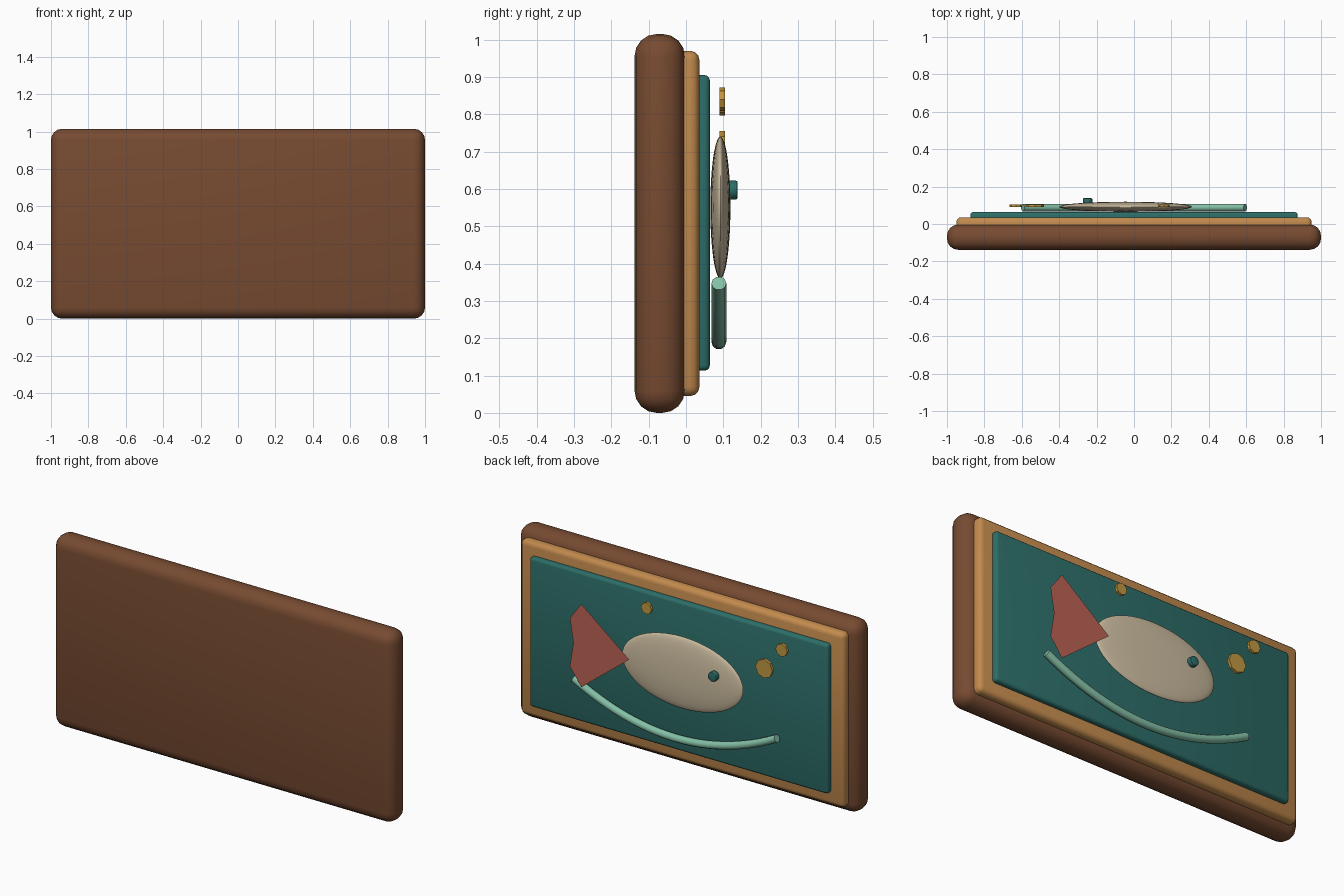
import bpy, bmesh, math

if "Cube" in bpy.data.objects:
    bpy.data.objects.remove(bpy.data.objects["Cube"])

def material(name, rgb):
    m = bpy.data.materials.new(name)
    m.diffuse_color = (*rgb, 1.0)
    m.use_nodes = True
    m.node_tree.nodes["Principled BSDF"].inputs["Base Color"].default_value = m.diffuse_color
    return m

WALNUT = material("walnut brown", (0.185, 0.070, 0.031))
OAK = material("light oak", (0.54, 0.255, 0.075))
TEAL = material("deep teal", (0.026, 0.155, 0.140))
CREAM = material("cream", (0.62, 0.52, 0.36))
CORAL = material("coral", (0.50, 0.125, 0.090))
MINT = material("mint", (0.23, 0.52, 0.38))
GOLD = material("gold", (0.53, 0.31, 0.055))

def finish(obj, name, mat, smooth=None):
    obj.name = name
    obj.data.materials.append(mat)
    if smooth is not None:
        bpy.ops.object.select_all(action='DESELECT')
        obj.select_set(True)
        bpy.context.view_layer.objects.active = obj
        bpy.ops.object.shade_smooth_by_angle(angle=math.radians(smooth))
    return obj

def plate(name, half_x, y0, y1, z0, z1, bevel, segments, mat):
    """Box with rounded edges."""
    bpy.ops.mesh.primitive_cube_add(size=1, location=(0, (y0 + y1) / 2, (z0 + z1) / 2))
    o = bpy.context.object
    o.scale = (2 * half_x, y1 - y0, z1 - z0)
    bpy.ops.object.transform_apply(location=False, rotation=False, scale=True)
    b = o.modifiers.new("rounded_edges", 'BEVEL')
    b.width = bevel
    b.segments = segments
    bpy.ops.object.modifier_apply(modifier=b.name)
    return finish(o, name, mat, 35)

def disc(name, x, z, radius, y0, y1, sides, mat, bevel=0.0, smooth=None):
    """Short cylinder facing the back."""
    bpy.ops.mesh.primitive_cylinder_add(vertices=sides, radius=radius, depth=y1 - y0,
                                        location=(x, (y0 + y1) / 2, z),
                                        rotation=(math.pi / 2, 0, 0))
    o = bpy.context.object
    if bevel:
        b = o.modifiers.new("soft_rim", 'BEVEL')
        b.width = bevel
        b.segments = 2
        bpy.ops.object.modifier_apply(modifier=b.name)
    return finish(o, name, mat, smooth)

# Stacked plaque: backing board, frame and painted panel
plate("backing_board", 1.0, -0.138, -0.003, 0.0, 1.015, 0.06, 4, WALNUT)
plate("frame", 0.95, -0.045, 0.036, 0.045, 0.97, 0.025, 3, OAK)
plate("panel", 0.875, 0.0, 0.064, 0.113, 0.905, 0.015, 3, TEAL)

# Fish body: flattened ellipsoid
bpy.ops.mesh.primitive_uv_sphere_add(segments=48, ring_count=24, radius=1,
                                     location=(-0.045, 0.092, 0.55))
body = bpy.context.object
body.scale = (0.355, 0.027, 0.19)
bpy.ops.object.transform_apply(location=False, rotation=False, scale=True)
finish(body, "fish_body", CREAM, 60)

# Eye
disc("fish_eye", -0.248, 0.597, 0.025, 0.108, 0.138, 16, TEAL, 0.004, 40)

# Tail: a thin flat sheet, mirrored about the fish's centre line
upper = [(0.53, 0.22), (0.598, 0.128)]
outline = [(0.25, 0.0)] + upper + [(0.577, 0.0)] + [(x, -h) for x, h in reversed(upper)]
bm = bmesh.new()
face = bm.faces.new([bm.verts.new((x, 0.119, 0.55 + h)) for x, h in outline])
face.normal_update()
if face.normal.y < 0:
    face.normal_flip()
bmesh.ops.triangulate(bm, faces=bm.faces[:])
mesh = bpy.data.meshes.new("fish_tail")
bm.to_mesh(mesh)
bm.free()
tail = bpy.data.objects.new("fish_tail", mesh)
bpy.context.collection.objects.link(tail)
finish(tail, "fish_tail", CORAL)

# Bubbles
for i, (x, z, r) in enumerate([(-0.53, 0.705, 0.05), (-0.632, 0.83, 0.034), (0.16, 0.84, 0.031)]):
    disc(f"bubble_{i + 1}", x, z, r, 0.09, 0.105, 8, GOLD)

# Wave: sagging round rod below the fish
curve = bpy.data.curves.new("wave", 'CURVE')
curve.dimensions = '3D'
curve.bevel_depth = 0.02
curve.bevel_resolution = 3
curve.use_fill_caps = True
steps = 24
spline = curve.splines.new('POLY')
spline.points.add(steps)
for i, p in enumerate(spline.points):
    t = 2 * i / steps - 1
    p.co = (0.595 * t, 0.088, 0.19 + 0.157 * t * t, 1)
wave = bpy.data.objects.new("wave", curve)
bpy.context.collection.objects.link(wave)
bpy.ops.object.select_all(action='DESELECT')
wave.select_set(True)
bpy.context.view_layer.objects.active = wave
bpy.ops.object.convert(target='MESH')
finish(bpy.context.object, "wave", MINT, 50)
